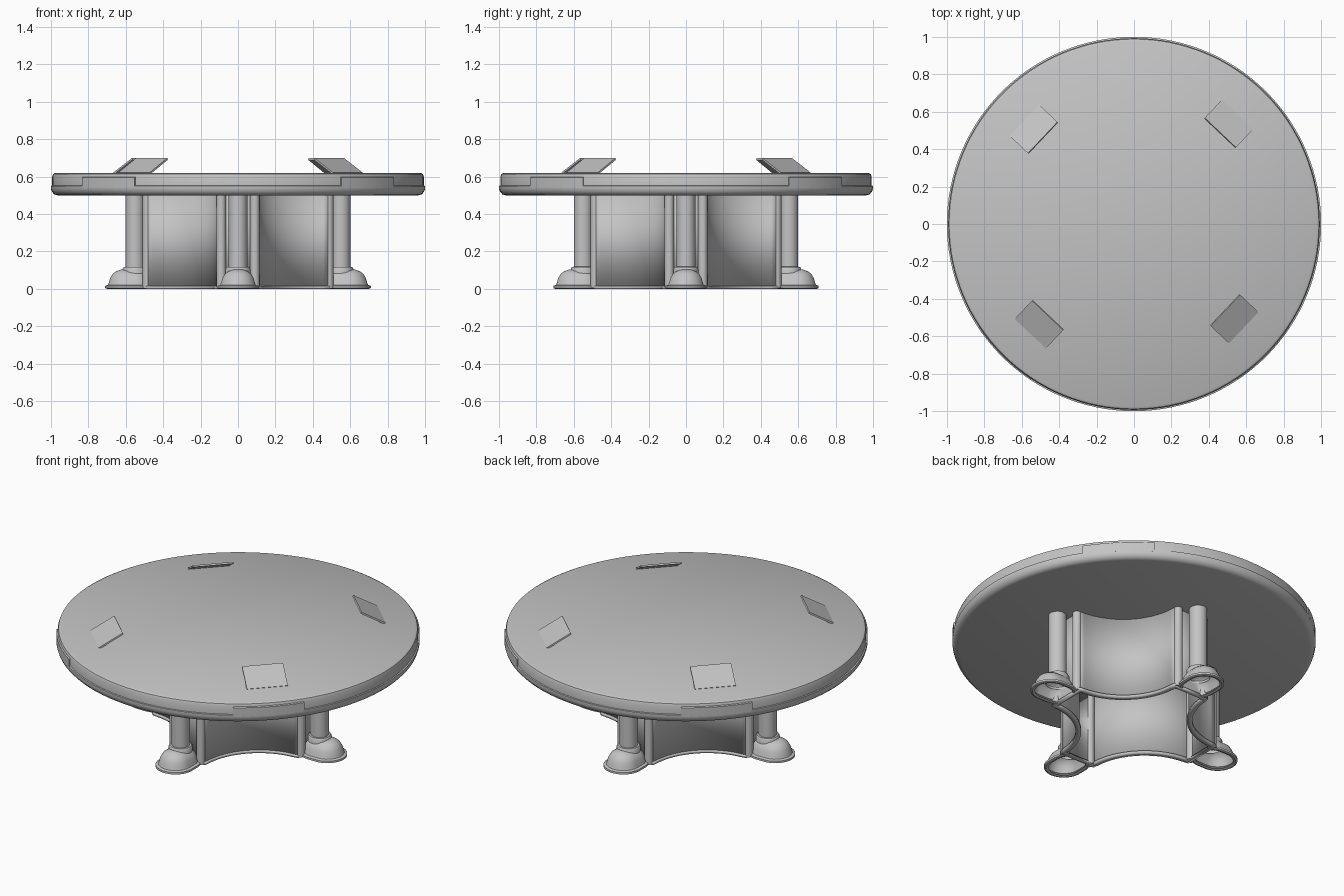
import bpy, bmesh, math
from mathutils import Matrix, Vector

cube = bpy.data.objects.get("Cube")
if cube:
    bpy.data.objects.remove(cube, do_unlink=True)

grey = bpy.data.materials.new("plain grey")
grey.use_nodes = True
grey.diffuse_color = (0.55, 0.55, 0.55, 1)
grey.node_tree.nodes["Principled BSDF"].inputs["Base Color"].default_value = (0.55, 0.55, 0.55, 1)


def finish(bm, name, angle=35, recalc=True):
    """Turn a bmesh into a shaded, coloured object."""
    if recalc:
        bmesh.ops.recalc_face_normals(bm, faces=bm.faces)
    mesh = bpy.data.meshes.new(name)
    bm.to_mesh(mesh)
    bm.free()
    mesh.materials.append(grey)
    ob = bpy.data.objects.new(name, mesh)
    bpy.context.collection.objects.link(ob)
    bpy.ops.object.select_all(action='DESELECT')
    ob.select_set(True)
    bpy.context.view_layer.objects.active = ob
    bpy.ops.object.shade_smooth_by_angle(angle=math.radians(angle))
    return ob


def loft(rings, cap_start=False, cap_end=False):
    """Join closed rings of points with quads."""
    bm = bmesh.new()
    loops = [[bm.verts.new(p) for p in ring] for ring in rings]
    for a, b in zip(loops, loops[1:]):
        n = len(a)
        for i in range(n):
            j = (i + 1) % n
            bm.faces.new((a[i], a[j], b[j], b[i]))
    if cap_start:
        bm.faces.new(loops[0][::-1])
    if cap_end:
        bm.faces.new(loops[-1])
    return bm


def circle(r, z, n=32, cx=0, cy=0):
    return [(cx + r * math.cos(math.tau * i / n), cy + r * math.sin(math.tau * i / n), z)
            for i in range(n)]


def quarter_copies(ob, name):
    """Repeat a part at four quarter turns."""
    ob.name = name + "_1"
    for k in range(1, 4):
        copy = ob.copy()
        copy.name = f"{name}_{k + 1}"
        copy.matrix_world = Matrix.Rotation(k * math.pi / 2, 4, 'Z') @ ob.matrix_world
        bpy.context.collection.objects.link(copy)


# Round table top with a rounded lower band and a set-back upper band
profile = [(0.965, 0.5), (0.982, 0.505), (0.994, 0.518), (1, 0.535), (1, 0.55),
           (0.993, 0.552), (0.993, 0.6), (0.988, 0.613), (0.975, 0.62)]
finish(loft([circle(r, z, 128) for r, z in profile], True, True), "table_top")

# Raised edge plates on the four diagonals
bm = bmesh.new()
rows = []
for i in range(13):
    a = math.radians(45 - 11.5 + 23 * i / 12)
    rows.append([bm.verts.new((r * math.cos(a), r * math.sin(a), z))
                 for r, z in ((0.99, 0.54), (1, 0.54), (1, 0.595), (0.99, 0.6))])
for a, b in zip(rows, rows[1:]):
    for i in range(4):
        j = (i + 1) % 4
        bm.faces.new((a[i], a[j], b[j], b[i]))
bm.faces.new(rows[0])
bm.faces.new(rows[-1][::-1])
quarter_copies(finish(bm, "edge_plate"), "edge_plate")

# Hollow pedestal with four concave walls
outline = []
for k in range(4):
    turn = Matrix.Rotation(k * math.pi / 2, 3, 'Z')
    for i in range(25):
        a = math.radians(270 - 90 * i / 24)
        outline.append(turn @ Vector((0.48 + 0.37 * math.cos(a), 0.48 + 0.37 * math.sin(a), 0)))


def wall_band(name, low, high, thickness):
    rings = [[(p.x, p.y, z) for p in outline] for z in (low, high)]
    ob = finish(loft(rings), name)
    mod = ob.modifiers.new("thickness", 'SOLIDIFY')
    mod.thickness = thickness
    mod.offset = 0


wall_band("pedestal_wall", 0.005, 0.505, 0.012)
wall_band("pedestal_base_lip", 0, 0.015, 0.03)

# Slim posts where the walls meet the legs
for side, y in (("left", 0.09), ("right", -0.09)):
    post = loft([circle(0.025, z, 20, 0.485, y) for z in (0.003, 0.505)], True, True)
    quarter_copies(finish(post, "slim_post"), f"slim_post_{side}")

# Leg columns with a collar
leg = loft([circle(r, z, 32, 0.55) for r, z in
            ((0.066, 0.07), (0.066, 0.108), (0.06, 0.117), (0.05, 0.118), (0.05, 0.505))])
quarter_copies(finish(leg, "leg_column"), "leg_column")


# Hollow rounded feet with a flat rim
def foot_ring(r, z, n=40):
    ring = []
    for i in range(n):
        a = math.tau * (i + 0.5) / n
        x = (0.6 if math.cos(a) > 0 else 0.55) + r * math.cos(a)
        ring.append((max(x, 0.485), r * math.sin(a), z))
    return ring


foot_profile = [(0.085, 0.005), (0.1, 0), (0.11, 0.004), (0.11, 0.016), (0.095, 0.021),
                (0.09, 0.035), (0.084, 0.057), (0.07, 0.08), (0.05, 0.095),
                (0.025, 0.103), (0.008, 0.105)]
foot = loft([foot_ring(r, z) for r, z in foot_profile], False, True)
quarter_copies(finish(foot, "foot"), "foot")

# Tilted cards facing outward
bm = bmesh.new()
bmesh.ops.create_cube(bm, size=1)
bmesh.ops.scale(bm, vec=(0.155, 0.23, 0.01), verts=bm.verts)
card = finish(bm, "tilted_card")
card.matrix_world = (Matrix.Rotation(math.radians(-43.4), 4, 'Z')
                     @ Matrix.Translation((0.737, 0, 0.656))
                     @ Matrix.Rotation(math.radians(29.5), 4, 'Y'))
quarter_copies(card, "tilted_card")
